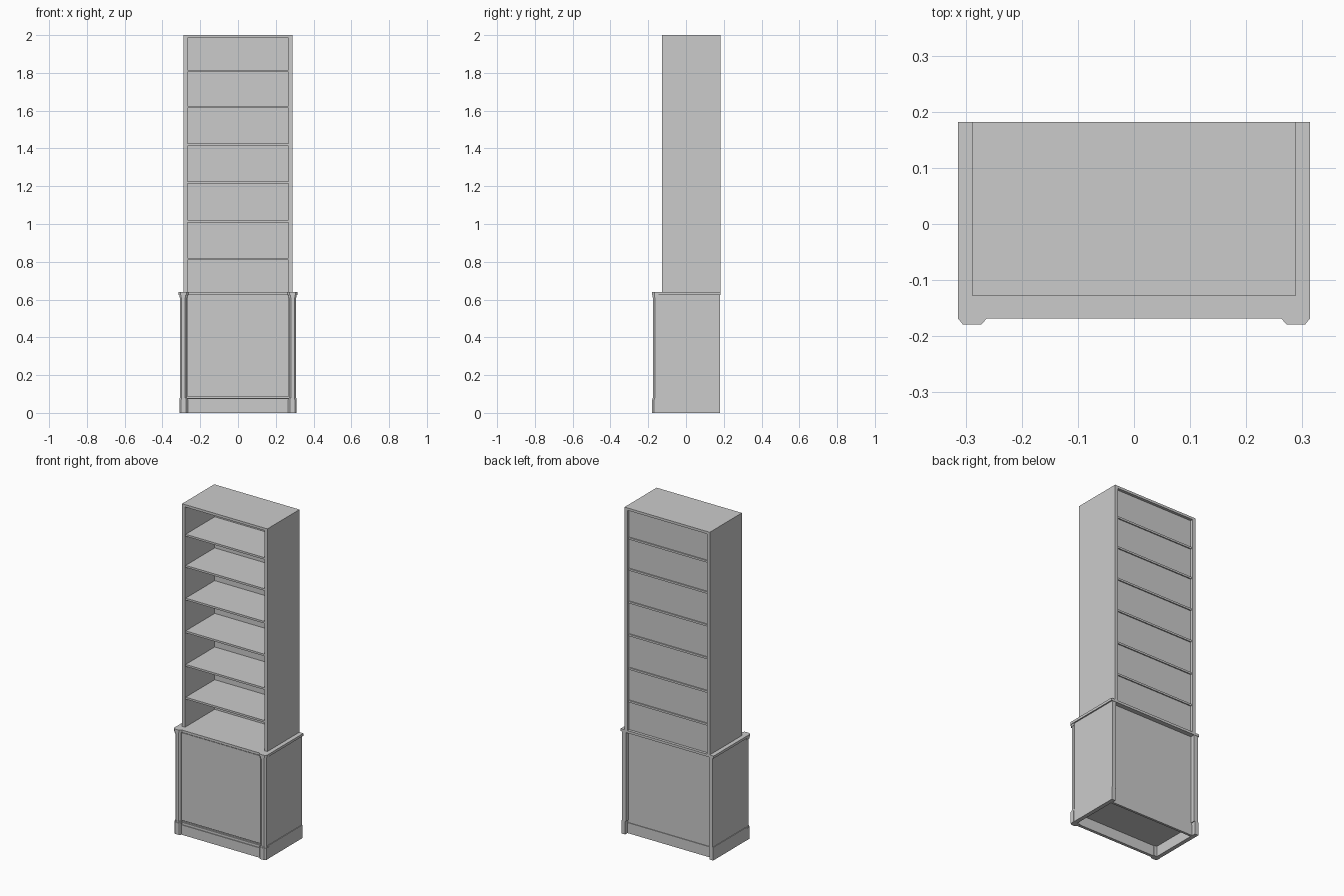
import bpy, bmesh

if "Cube" in bpy.data.objects:
    bpy.data.objects.remove(bpy.data.objects["Cube"])


def prism(name, pts, z0, z1):
    """Extrude a plan outline between two heights."""
    bm = bmesh.new()
    low = [bm.verts.new((x, y, z0)) for x, y in pts]
    high = [bm.verts.new((x, y, z1)) for x, y in pts]
    n = len(pts)
    bm.faces.new(low[::-1])
    bm.faces.new(high)
    for i in range(n):
        j = (i + 1) % n
        bm.faces.new((low[i], low[j], high[j], high[i]))
    bmesh.ops.recalc_face_normals(bm, faces=bm.faces)
    me = bpy.data.meshes.new(name)
    bm.to_mesh(me)
    bm.free()
    ob = bpy.data.objects.new(name, me)
    bpy.context.collection.objects.link(ob)
    return ob


def box(name, x0, x1, y0, y1, z0, z1):
    return prism(name, [(x0, y0), (x1, y0), (x1, y1), (x0, y1)], z0, z1)


def post(name, s, cx, half, front, back, z0, z1, c=0.009):
    """Corner post with chamfered front edges."""
    a, b = s * (cx - half), s * (cx + half)
    d = s * c
    return prism(name, [(a, back), (a, front + c), (a + d, front),
                        (b - d, front), (b, front + c), (b, back)], z0, z1)


# Upper shelf case
for s, side in ((-1, "left"), (1, "right")):
    x = sorted((s * 0.268, s * 0.288))
    box(f"upper_side_{side}", *x, -0.128, 0.182, 0.64, 1.985)
box("upper_top", -0.288, 0.288, -0.128, 0.182, 1.985, 2.0)
box("upper_back", -0.268, 0.268, 0.158, 0.165, 0.64, 1.985)
for i, z in enumerate((0.815, 1.015, 1.22, 1.42, 1.62, 1.81)):
    box(f"shelf_{i + 1}", -0.268, 0.268, -0.122, 0.172, z - 0.006, z + 0.006)

# Base countertop stepping forward over the corner posts
half = [(0.314, 0.182), (0.314, -0.168), (0.305, -0.179),
        (0.272, -0.179), (0.262, -0.168)]
outline = half + [(-x, y) for x, y in reversed(half)]
prism("countertop", outline, 0.625, 0.64)

# Cabinet sides, chamfered posts, capitals and feet
for s, side in ((-1, "left"), (1, "right")):
    x = sorted((s * 0.28, s * 0.306))
    box(f"cabinet_side_{side}", *x, -0.15, 0.18, 0.08, 0.625)
    post(f"corner_post_{side}", s, 0.289, 0.018, -0.174, -0.145, 0.08, 0.612)
    post(f"post_capital_{side}", s, 0.289, 0.021, -0.177, -0.145, 0.612, 0.625)
    post(f"front_foot_{side}", s, 0.288, 0.023, -0.179, -0.145, 0.0, 0.072)
    post(f"foot_cap_{side}", s, 0.288, 0.0205, -0.1765, -0.145, 0.072, 0.08)
    x = sorted((s * 0.285, s * 0.310))
    box(f"plinth_side_{side}", *x, -0.15, 0.18, 0.0, 0.08)

# Cabinet panels
box("door", -0.267, 0.267, -0.162, -0.145, 0.085, 0.62)
box("door_top_rail", -0.272, 0.272, -0.158, -0.145, 0.615, 0.625)
box("cabinet_back", -0.282, 0.282, 0.145, 0.153, 0.07, 0.625)
box("cabinet_bottom", -0.285, 0.285, -0.155, 0.153, 0.064, 0.08)

# Hollow plinth, front and back boards
box("plinth_front", -0.268, 0.268, -0.168, -0.15, 0.0, 0.06)
box("plinth_front_moulding", -0.268, 0.268, -0.164, -0.15, 0.06, 0.075)
box("plinth_back", -0.286, 0.286, 0.143, 0.157, 0.0, 0.064)
